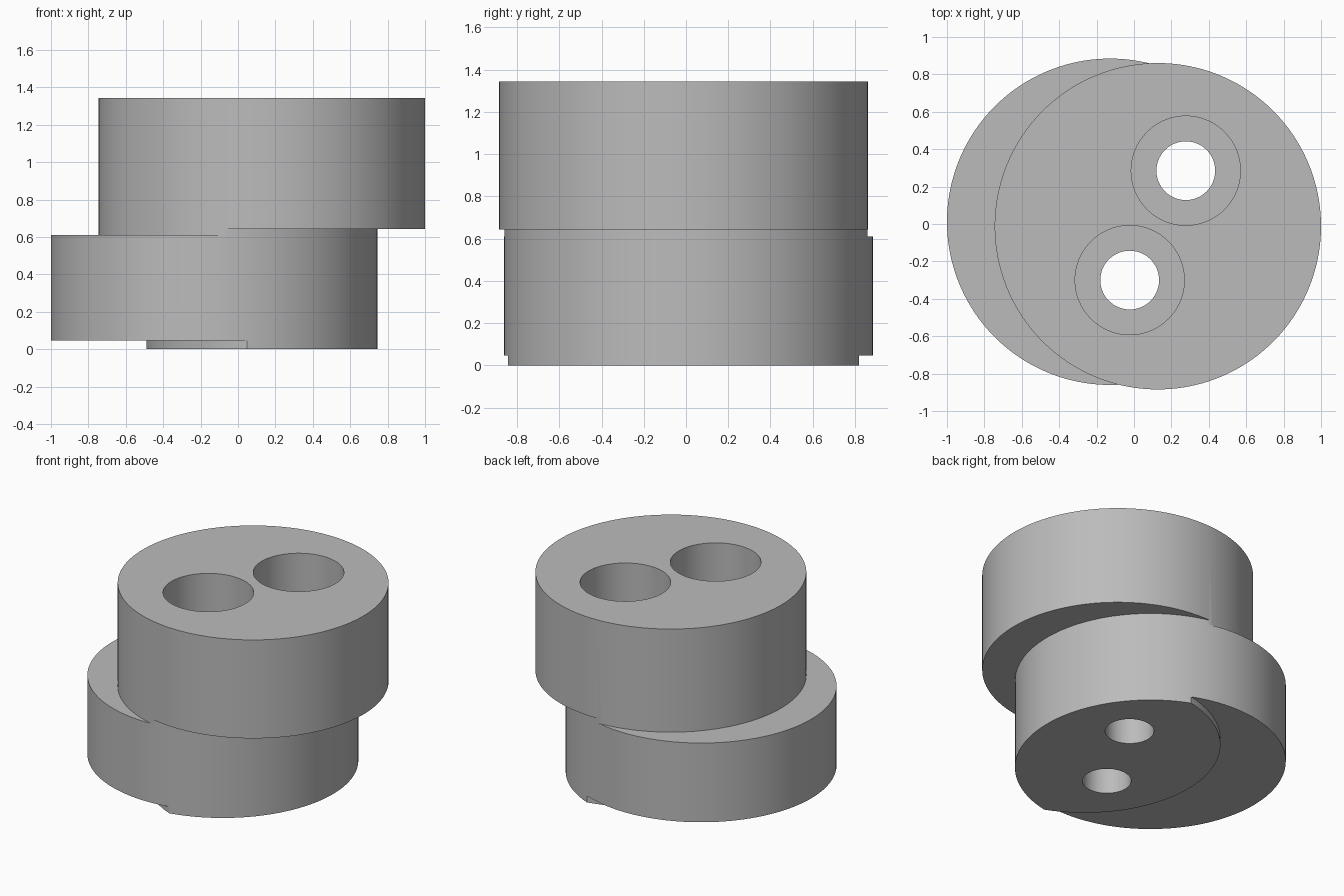
import bpy, math

cube = bpy.data.objects.get("Cube")
if cube:
    bpy.data.objects.remove(cube, do_unlink=True)

RADIUS = 0.8725
SHIFT = (0.255, -0.024)          # step from one disc centre to the next
LOWER = (-0.1275, 0.012)
UPPER = (LOWER[0] + SHIFT[0], LOWER[1] + SHIFT[1])
FOOT = (UPPER[0] + SHIFT[0], UPPER[1] + SHIFT[1])
BOLTS = [(0.277, 0.285), (-0.023, -0.3)]
SEAT_Z = 0.64                    # floor of the counterbores

metal = bpy.data.materials.new("plain grey")
grey = (0.5, 0.5, 0.5, 1)
metal.diffuse_color = grey
metal.use_nodes = True
metal.node_tree.nodes["Principled BSDF"].inputs["Base Color"].default_value = grey


def cylinder(name, centre, radius, z0, z1, sides=160):
    bpy.ops.mesh.primitive_cylinder_add(vertices=sides, radius=radius, depth=z1 - z0,
                                        location=(*centre, (z0 + z1) / 2))
    obj = bpy.context.object
    obj.name = name
    bpy.ops.object.transform_apply(location=True)
    obj.data.materials.append(metal)
    return obj


def combine(target, other, operation):
    """Apply a boolean and discard the second solid."""
    mod = target.modifiers.new("combine", "BOOLEAN")
    mod.operation, mod.object, mod.solver = operation, other, "EXACT"
    bpy.context.view_layer.objects.active = target
    bpy.ops.object.modifier_apply(modifier=mod.name)
    bpy.data.objects.remove(other, do_unlink=True)


def trim_outside(target, centre, z0, z1):
    """Keep only what lies inside a disc at the given centre, between two heights."""
    ring = cylinder("trim_ring", centre, 2.5, z0, z1)
    combine(ring, cylinder("ring_core", centre, RADIUS, z0 - 0.1, z1 + 0.1), "DIFFERENCE")
    combine(target, ring, "DIFFERENCE")


# Lower disc with a shallow lens-shaped foot
body = cylinder("eccentric_body", LOWER, RADIUS, 0, 0.61)
trim_outside(body, FOOT, -0.2, 0.047)

# Upper offset disc with a thin lens-shaped neck below it
upper = cylinder("upper_disc", UPPER, RADIUS, 0.61, 1.343)
trim_outside(upper, LOWER, 0.4, 0.643)
combine(body, upper, "UNION")

# Counterbored bolt holes
for spot in BOLTS:
    combine(body, cylinder("bolt_hole", spot, 0.157, -0.2, 1.0, 96), "DIFFERENCE")
    combine(body, cylinder("counterbore", spot, 0.292, SEAT_Z, 1.6, 96), "DIFFERENCE")

bpy.ops.object.select_all(action="DESELECT")
body.select_set(True)
bpy.context.view_layer.objects.active = body
bpy.ops.object.shade_smooth_by_angle(angle=math.radians(30))
